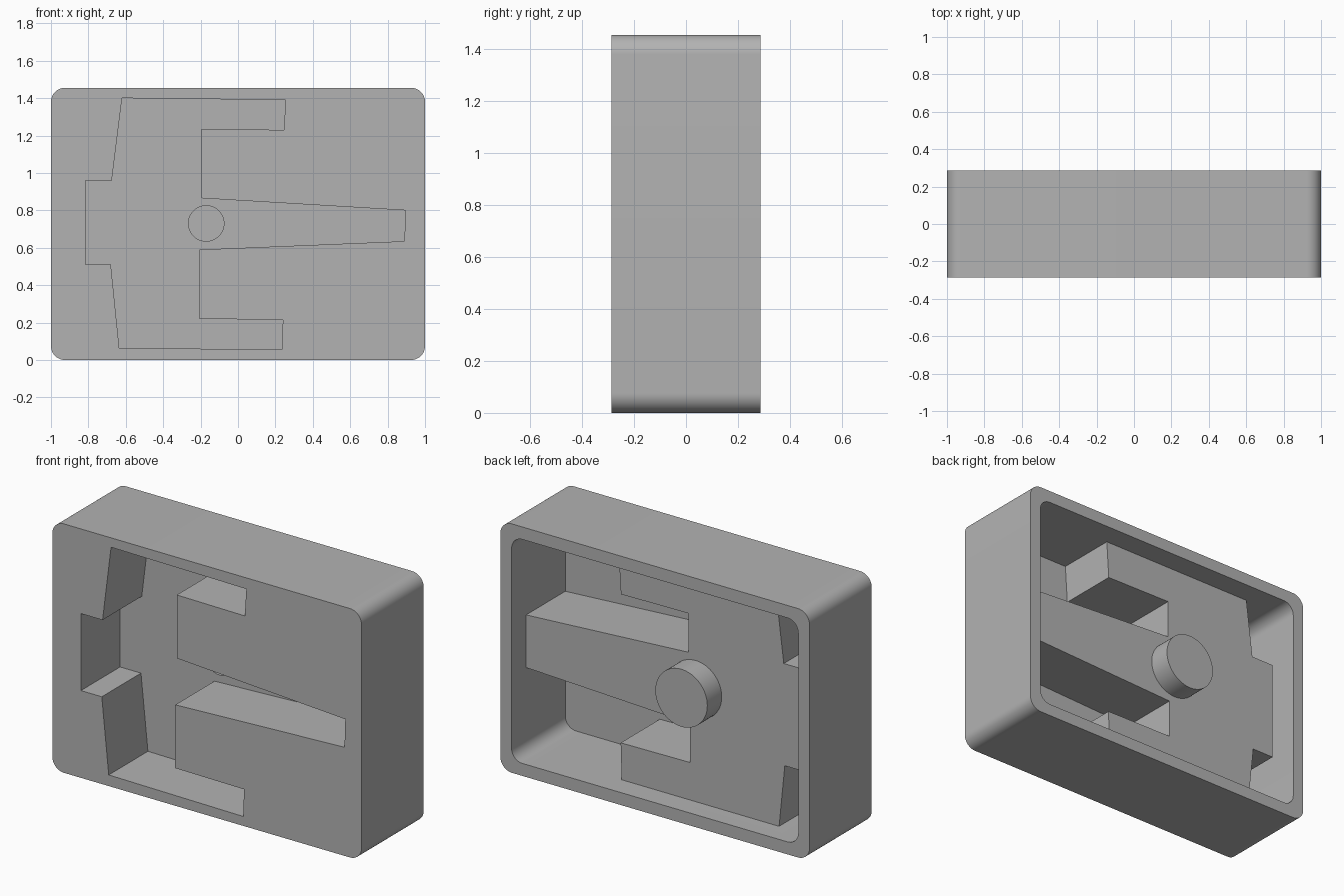
import bpy, bmesh
from math import cos, sin, pi
from mathutils import Vector

if "Cube" in bpy.data.objects:
    bpy.data.objects.remove(bpy.data.objects["Cube"], do_unlink=True)

HALF_DEPTH = 0.287
HEIGHT = 1.455
WALL = 0.073          # shell thickness used everywhere
FLOOR = 0.075         # recess floor
BOSS_X, BOSS_Z, HOLE_R = -0.17, 0.73, 0.095


def arc(cx, cz, r, start, sweep, steps):
    return [(cx + r * cos(start + sweep * i / steps),
             cz + r * sin(start + sweep * i / steps)) for i in range(steps + 1)]


def rounded_rect(x, z0, z1, r):
    corners = [(x - r, z1 - r), (r - x, z1 - r), (r - x, z0 + r), (x - r, z0 + r)]
    pts = []
    for i, (cx, cz) in enumerate(corners):
        pts += arc(cx, cz, r, i * pi / 2, pi / 2, 12)
    return pts


def circle(r):
    return arc(BOSS_X, BOSS_Z, r, 0, 2 * pi, 64)[:-1]


def grow(pts, d):
    """Mitred outward offset of a clockwise outline."""
    out = []
    for i, p in enumerate(pts):
        p = Vector(p)
        a = (p - Vector(pts[i - 1])).normalized()
        b = (Vector(pts[(i + 1) % len(pts)]) - p).normalized()
        na, nb = Vector((-a.y, a.x)), Vector((-b.y, b.x))
        out.append(p + (na + nb) * (d / (1 + na.dot(nb))))
    return out


def prism(name, pts, y0, y1):
    """Extrude an x-z outline along y."""
    bm = bmesh.new()
    face = bm.faces.new([bm.verts.new((x, y0, z)) for x, z in pts])
    ext = bmesh.ops.extrude_face_region(bm, geom=[face])
    moved = [v for v in ext["geom"] if isinstance(v, bmesh.types.BMVert)]
    bmesh.ops.translate(bm, verts=moved, vec=(0, y1 - y0, 0))
    bmesh.ops.recalc_face_normals(bm, faces=bm.faces)
    mesh = bpy.data.meshes.new(name)
    bm.to_mesh(mesh)
    bm.free()
    obj = bpy.data.objects.new(name, mesh)
    bpy.context.collection.objects.link(obj)
    return obj


def cut(target, cutter):
    mod = target.modifiers.new("cut", "BOOLEAN")
    mod.operation = "DIFFERENCE"
    mod.solver = "EXACT"
    mod.object = cutter
    bpy.context.view_layer.objects.active = target
    bpy.ops.object.modifier_apply(modifier=mod.name)
    bpy.data.objects.remove(cutter, do_unlink=True)


# Outline of the front recess, clockwise from its upper left
recess = [(-0.62, 1.40), (0.255, 1.39), (0.245, 1.23), (-0.195, 1.235),
          (-0.195, 0.865), (0.895, 0.80), (0.89, 0.635), (-0.205, 0.59),
          (-0.205, 0.22), (0.24, 0.215), (0.235, 0.055), (-0.635, 0.065),
          (-0.68, 0.51), (-0.815, 0.51), (-0.815, 0.96), (-0.675, 0.96)]

# Outer block
housing = prism("housing", rounded_rect(1, 0, HEIGHT, 0.075), -HALF_DEPTH, HALF_DEPTH)

# Rear cavity, leaving the raised back of the recess and the round boss
cavity = prism("cavity", rounded_rect(1 - WALL, WALL, HEIGHT - WALL, 0.07),
               -HALF_DEPTH + WALL + 0.005, HALF_DEPTH + 0.1)
cut(cavity, prism("island", grow(recess, WALL), -0.4, FLOOR + WALL + 0.005))
cut(cavity, prism("boss", circle(HOLE_R + WALL), 0, HALF_DEPTH - 0.001))
cut(housing, cavity)

# Front recess and the blind hole in its floor
cut(housing, prism("recess", recess, -0.4, FLOOR))
cut(housing, prism("hole", circle(HOLE_R), 0, HALF_DEPTH - WALL))

# Material and shading
grey = bpy.data.materials.new("plain_grey")
grey.use_nodes = True
colour = (0.45, 0.45, 0.45, 1)
grey.diffuse_color = colour
grey.node_tree.nodes["Principled BSDF"].inputs["Base Color"].default_value = colour
housing.data.materials.clear()
housing.data.materials.append(grey)

bpy.ops.object.select_all(action="DESELECT")
housing.select_set(True)
bpy.context.view_layer.objects.active = housing
bpy.ops.object.shade_smooth_by_angle(angle=pi / 6)
